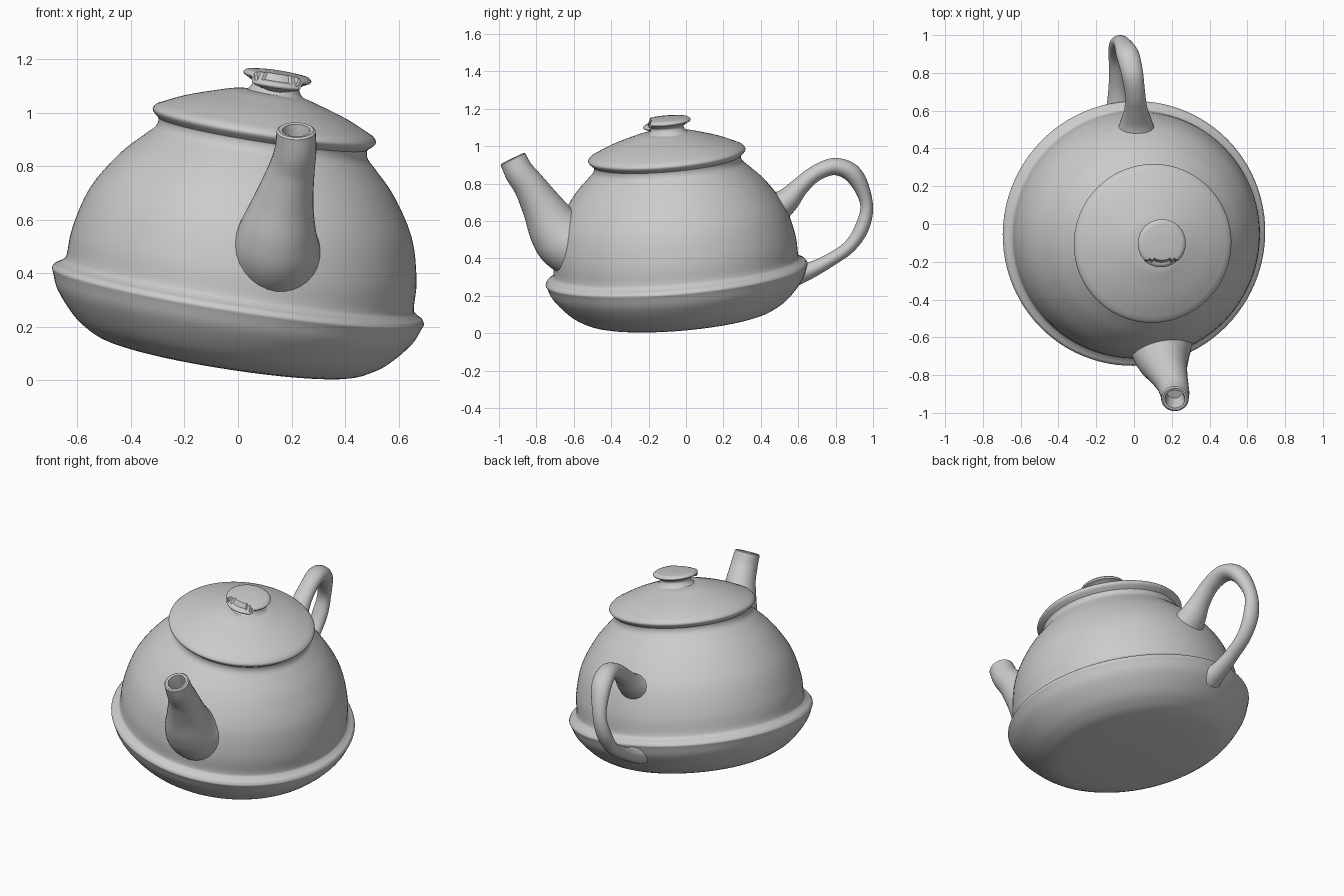
import bpy, bmesh, math
from mathutils import Vector, Matrix

if "Cube" in bpy.data.objects:
    bpy.data.objects.remove(bpy.data.objects["Cube"])

# The whole pot leans: its axis passes through the ridge centre
ORIGIN = Vector((0, -0.05, 0.316))
AXIS = Vector((0.155, -0.083, 1)).normalized()
TILT = Matrix.Translation(ORIGIN) @ Vector((0, 0, 1)).rotation_difference(AXIS).to_matrix().to_4x4()
SEG = 96


def spline(pts, n):
    """Catmull-Rom curve through points of any dimension."""
    pts = [Vector(p) for p in pts]
    ext = [pts[0] * 2 - pts[1]] + pts + [pts[-1] * 2 - pts[-2]]
    out = []
    for i in range(len(pts) - 1):
        a, b, c, d = ext[i:i + 4]
        for k in range(n):
            t = k / n
            out.append(0.5 * (2 * b + (c - a) * t + (2 * a - 5 * b + 4 * c - d) * t ** 2
                              + (3 * b - a - 3 * c + d) * t ** 3))
    return out + [pts[-1]]


def skin(name, rings, edit=None):
    """Join equal rings of points into a closed smooth tube."""
    bm = bmesh.new()
    rows = [[bm.verts.new(p) for p in ring] for ring in rings]
    n = len(rows[0])
    for a, b in zip(rows, rows[1:]):
        for i in range(n):
            j = (i + 1) % n
            bm.faces.new((a[i], a[j], b[j], b[i]))
    bm.faces.new(rows[0][::-1])
    bm.faces.new(rows[-1])
    if edit:
        edit(bm)
    bmesh.ops.recalc_face_normals(bm, faces=bm.faces)
    me = bpy.data.meshes.new(name)
    bm.to_mesh(me)
    bm.free()
    ob = bpy.data.objects.new(name, me)
    bpy.context.collection.objects.link(ob)
    bpy.ops.object.select_all(action='DESELECT')
    ob.select_set(True)
    bpy.context.view_layer.objects.active = ob
    bpy.ops.object.shade_smooth_by_angle(angle=math.radians(40))
    return ob


def lathe(name, sections, centre=(0, 0), edit=None):
    """Revolve (radius, height) sections; corners stay sharp between sections."""
    prof = []
    for s in sections:
        prof += spline(s, 4)[(1 if prof else 0):]
    rings = [[(centre[0] + r * math.cos(2 * math.pi * i / SEG),
               centre[1] + r * math.sin(2 * math.pi * i / SEG), h) for i in range(SEG)]
             for r, h in prof]
    ob = skin(name, rings, edit)
    ob.matrix_world = TILT
    return ob


def sweep(name, path, wide=1.0, tip=None):
    """Tube along (x, y, z, radius) points; wide stretches it along x."""
    pts = spline(path, 6)
    pos = [Vector(p[:3]) for p in pts]
    rings = []

    def ring(c, t, r):
        side = Vector((1, 0, 0))
        side = (side - t * side.dot(t)).normalized()
        up = t.cross(side)
        return [c + side * (r * wide * math.cos(a)) + up * (r * math.sin(a))
                for a in (2 * math.pi * i / 32 for i in range(32))]

    for i, c in enumerate(pos):
        t = (pos[min(i + 1, len(pos) - 1)] - pos[max(i - 1, 0)]).normalized()
        rings.append(ring(c, t, pts[i][3]))
    for depth, r in tip or []:          # hollow mouth
        rings.append(ring(pos[-1] - t * depth, t, r))
    return skin(name, rings)


# Body: rounded base, pointed ridge, domed wall, neck
lathe("body", [
    [(0.01, -0.257), (0.28, -0.254), (0.46, -0.236), (0.55, -0.198), (0.61, -0.15), (0.672, -0.075), (0.698, -0.015)],
    [(0.698, -0.015), (0.703, 0.0), (0.695, 0.015)],
    [(0.695, 0.015), (0.668, 0.032), (0.656, 0.055), (0.65, 0.16), (0.608, 0.315), (0.52, 0.455),
     (0.44, 0.54), (0.403, 0.577), (0.394, 0.605), (0.40, 0.63)],
])

# Lid: thin rim and shallow cone dome
lathe("lid", [
    [(0.01, 0.61), (0.395, 0.615)],
    [(0.395, 0.615), (0.418, 0.636), (0.421, 0.65), (0.41, 0.664)],
    [(0.41, 0.664), (0.31, 0.71), (0.19, 0.75), (0.12, 0.768), (0.01, 0.775)],
])


def chip(bm):
    # Broken front edge of the knob
    for v in bm.verts:
        if v.co.y < -0.075 and v.co.z > 0.8:
            v.co.z -= 0.025


# Knob: flared button with a chipped front
lathe("knob", [
    [(0.13, 0.755), (0.10, 0.775), (0.088, 0.80), (0.105, 0.815), (0.125, 0.825)],
    [(0.125, 0.825), (0.128, 0.835), (0.115, 0.846)],
    [(0.115, 0.846), (0.06, 0.852), (0.005, 0.853)],
], centre=(0.02, 0.015), edit=chip)

# Spout: fat base narrowing to an open tip
sweep("spout", [
    (0.145, -0.52, 0.44, 0.17), (0.142, -0.635, 0.49, 0.165), (0.15, -0.70, 0.56, 0.145),
    (0.172, -0.765, 0.67, 0.112), (0.20, -0.835, 0.785, 0.087),
    (0.215, -0.89, 0.86, 0.078), (0.217, -0.925, 0.93, 0.073)],
    tip=[(-0.006, 0.065), (-0.004, 0.052), (0.03, 0.045), (0.09, 0.04)])

# Handle: uneven hand-pulled loop
sweep("handle", [
    (0.012, 0.48, 0.665, 0.085), (0.012, 0.545, 0.715, 0.066), (0.01, 0.61, 0.785, 0.049),
    (0.005, 0.695, 0.856, 0.043), (-0.01, 0.80, 0.891, 0.046), (-0.035, 0.90, 0.843, 0.048),
    (-0.068, 0.964, 0.70, 0.034), (-0.085, 0.945, 0.575, 0.038), (-0.09, 0.875, 0.465, 0.035),
    (-0.088, 0.76, 0.385, 0.036), (-0.085, 0.66, 0.335, 0.045), (-0.08, 0.58, 0.31, 0.06)],
    wide=1.25)
